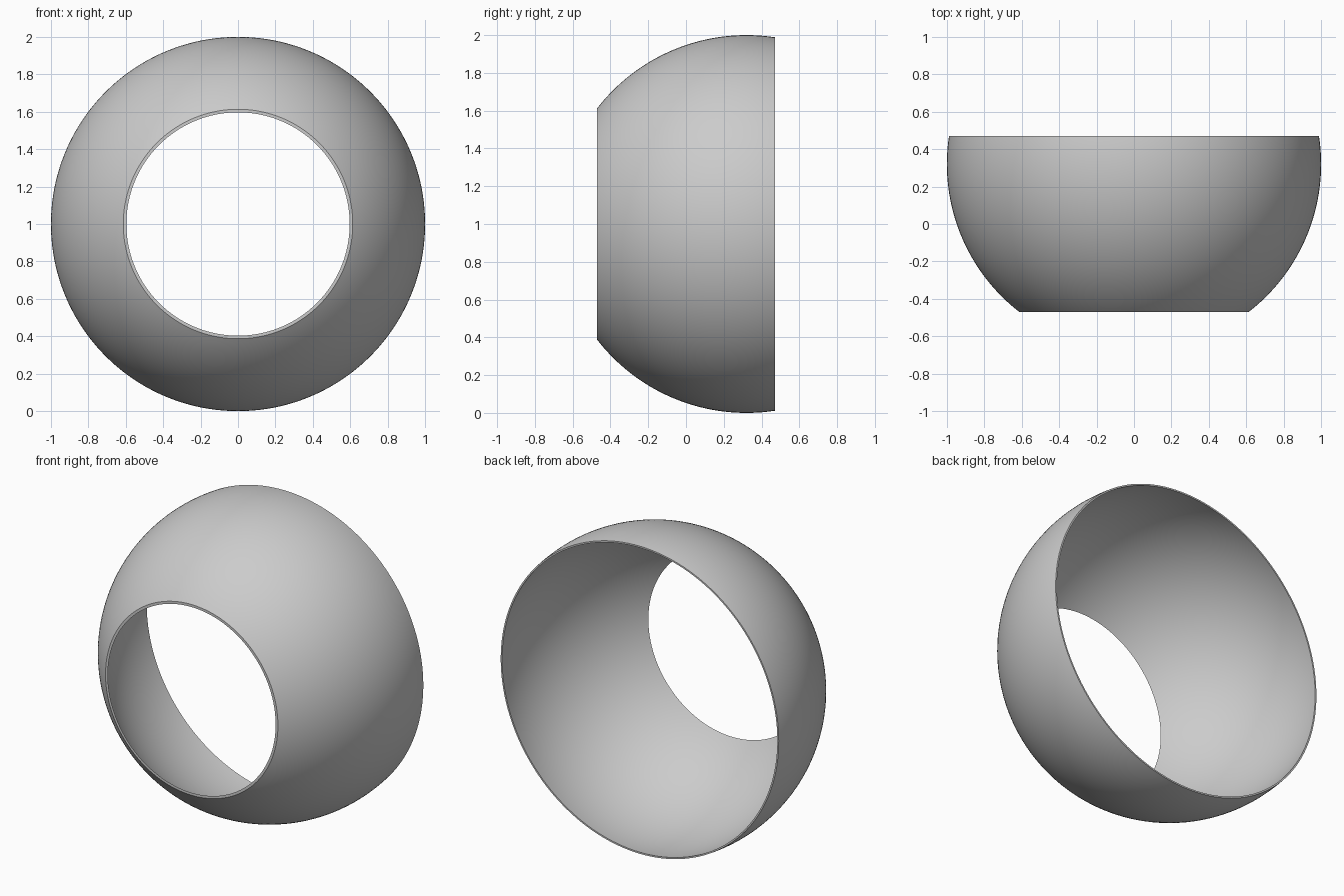
import bpy, bmesh, math
from mathutils import Vector

cube = bpy.data.objects.get("Cube")
if cube:
    bpy.data.objects.remove(cube, do_unlink=True)

OUTER, INNER = 1.0, 0.99          # radii of the two sphere surfaces
CENTRE = Vector((0, 0.32, 1))     # centre of the sphere
FRONT, BACK = -0.47, 0.47         # cutting planes
RINGS, SEGMENTS = 40, 160

# Plain grey material
grey = bpy.data.materials.new("plain_grey")
grey.use_nodes = True
colour = (0.6, 0.6, 0.6, 1)
grey.diffuse_color = colour
grey.node_tree.nodes["Principled BSDF"].inputs["Base Color"].default_value = colour


def arc(radius):
    """Points of a sphere's outline from the front plane to the back plane."""
    a = math.asin((FRONT - CENTRE.y) / radius)
    b = math.asin((BACK - CENTRE.y) / radius)
    angles = [a + (b - a) * i / RINGS for i in range(RINGS + 1)]
    return [CENTRE + Vector((radius * math.cos(t), radius * math.sin(t), 0)) for t in angles]


# Thin spherical shell, open at front and back: closed profile spun about y
bm = bmesh.new()
points = arc(OUTER) + arc(INNER)[::-1]
verts = [bm.verts.new(p) for p in points]
edges = [bm.edges.new((v, verts[i - 1])) for i, v in enumerate(verts)]
bmesh.ops.spin(bm, geom=verts + edges, cent=CENTRE, axis=(0, 1, 0),
               angle=math.tau, steps=SEGMENTS, use_merge=True)
bmesh.ops.remove_doubles(bm, verts=bm.verts, dist=0.0001)
bmesh.ops.recalc_face_normals(bm, faces=bm.faces)
mesh = bpy.data.meshes.new("spherical_shell")
bm.to_mesh(mesh)
bm.free()
mesh.materials.append(grey)

shell = bpy.data.objects.new("spherical_shell", mesh)
bpy.context.collection.objects.link(shell)
bpy.context.view_layer.objects.active = shell
shell.select_set(True)
bpy.ops.object.shade_smooth_by_angle(angle=math.radians(30))
